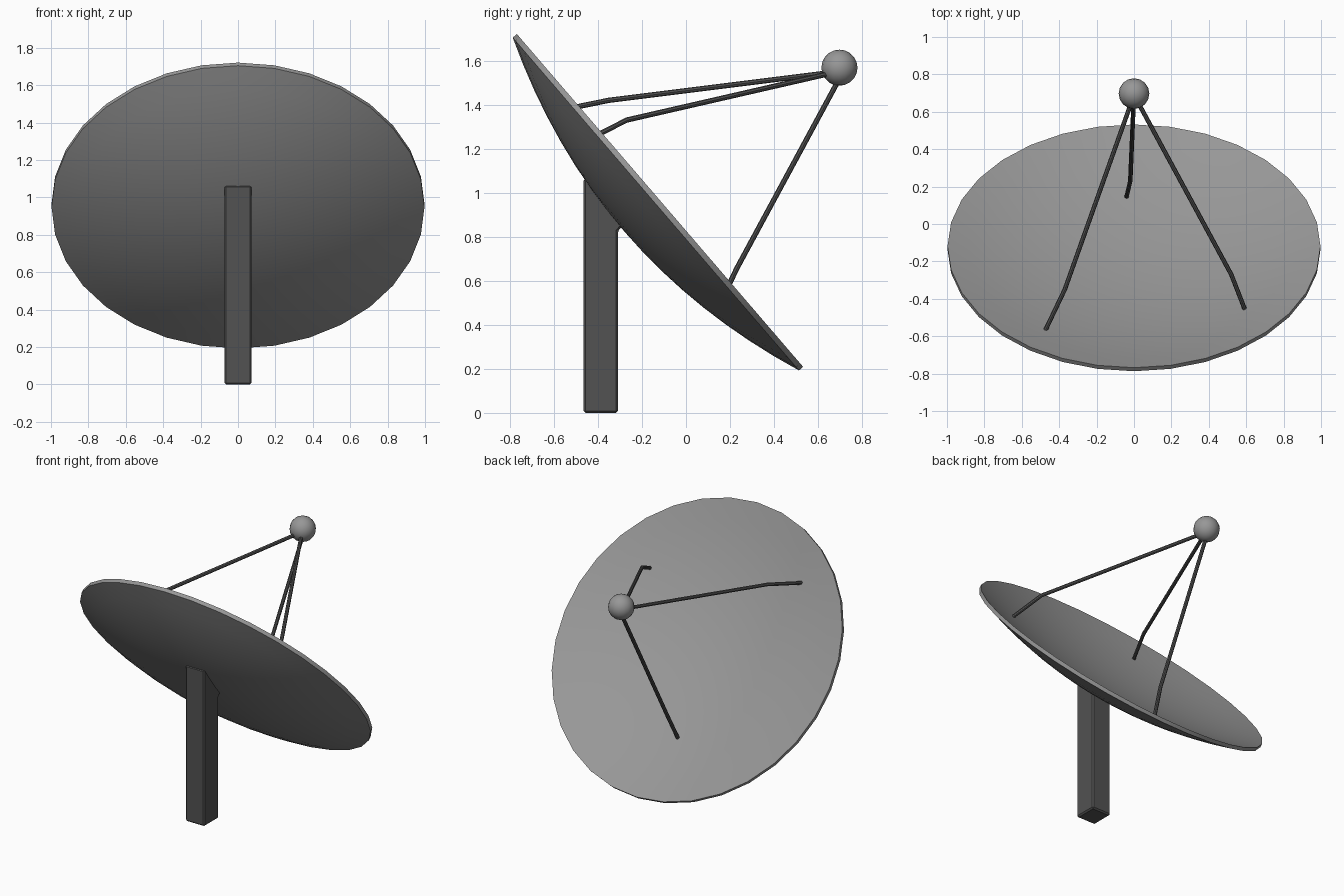
import bpy, bmesh, math
from mathutils import Matrix, Vector

if "Cube" in bpy.data.objects:
    bpy.data.objects.remove(bpy.data.objects["Cube"])


def material(name, v):
    m = bpy.data.materials.new(name)
    m.diffuse_color = (v, v, v, 1)
    m.use_nodes = True
    m.node_tree.nodes["Principled BSDF"].inputs["Base Color"].default_value = m.diffuse_color
    return m


light = material("light_grey", 0.31)
dark = material("dark_grey", 0.085)


def add_mesh(name, bm, mat, smooth=None):
    bmesh.ops.recalc_face_normals(bm, faces=bm.faces)
    me = bpy.data.meshes.new(name)
    bm.to_mesh(me)
    bm.free()
    ob = bpy.data.objects.new(name, me)
    bpy.context.collection.objects.link(ob)
    me.materials.append(mat)
    bpy.ops.object.select_all(action='DESELECT')
    ob.select_set(True)
    bpy.context.view_layer.objects.active = ob
    if smooth:
        bpy.ops.object.shade_smooth_by_angle(angle=math.radians(smooth))
    return ob


# Frame of the dish: origin at rim centre, local z along the dish axis
tilt = (Matrix.Translation((0, -0.118, 0.965))
        @ Matrix.Rotation(math.radians(-49.3), 4, 'X'))

# Dish: thin paraboloid shell with a flat rim band, 32 sides
R, SIDES, RINGS, RIM = 0.997, 32, 8, 0.025
steps = [i / RINGS for i in range(RINGS + 1)]
profile = [(R * t, -0.17 * (1 - t * t)) for t in steps]
profile += [(R * t, -RIM - 0.19 * (1 - t * t)) for t in reversed(steps)]
bm = bmesh.new()
rings = []
for r, z in profile:
    if r == 0:
        rings.append([bm.verts.new((0, 0, z))] * SIDES)
    else:
        rings.append([bm.verts.new((r * math.sin(math.tau * k / SIDES),
                                    r * math.cos(math.tau * k / SIDES), z))
                      for k in range(SIDES)])
for a, b in zip(rings, rings[1:]):
    for k in range(SIDES):
        j = (k + 1) % SIDES
        bm.faces.new(list(dict.fromkeys((a[k], a[j], b[j], b[k]))))
bm.transform(tilt)
add_mesh("dish", bm, light, 35)

# Feed ball in front of the dish
bm = bmesh.new()
bmesh.ops.create_uvsphere(bm, u_segments=16, v_segments=10, radius=0.082)
bm.transform(Matrix.Translation((0, 0.697, 1.568)))
add_mesh("feed_ball", bm, light, 35)


# Struts: slim rods with a slight kink near the foot
def strut(name, points, radius=0.012, sides=8):
    pts = [Vector(p) for p in points]
    axis = (pts[-1] - pts[0]).normalized()
    u = axis.orthogonal().normalized()
    v = axis.cross(u)
    bm = bmesh.new()
    loops = [[bm.verts.new(p + radius * (u * math.cos(math.tau * k / sides)
                                         + v * math.sin(math.tau * k / sides)))
              for k in range(sides)] for p in pts]
    for a, b in zip(loops, loops[1:]):
        for k in range(sides):
            j = (k + 1) % sides
            bm.faces.new((a[k], a[j], b[j], b[k]))
    bm.faces.new(loops[0])
    bm.faces.new(loops[-1])
    add_mesh(name, bm, dark, 40)


strut("left_strut", [(0, 0.69, 1.55), (-0.37, -0.35, 1.42), (-0.475, -0.57, 1.375)])
strut("right_strut", [(0, 0.69, 1.55), (0.52, -0.27, 1.33), (0.592, -0.455, 1.235)])
strut("lower_strut", [(0, 0.695, 1.515), (-0.02, 0.23, 0.655), (-0.04, 0.145, 0.475)])

# Post: side profile with a sloped head that meets the back of the dish
side = [(-0.465, 0), (-0.31, 0), (-0.31, 0.825), (-0.283, 0.855),
        (-0.283, 0.88), (-0.425, 1.064), (-0.465, 1.064)]
bm = bmesh.new()
face = bm.faces.new([bm.verts.new((-0.072, y, z)) for y, z in side])
new = bmesh.ops.extrude_face_region(bm, geom=[face])["geom"]
bmesh.ops.translate(bm, vec=(0.144, 0, 0),
                    verts=[g for g in new if isinstance(g, bmesh.types.BMVert)])
bmesh.ops.recalc_face_normals(bm, faces=bm.faces)
bmesh.ops.bevel(bm, geom=bm.edges[:], offset=0.009, segments=1, affect='EDGES')
add_mesh("post", bm, dark)
